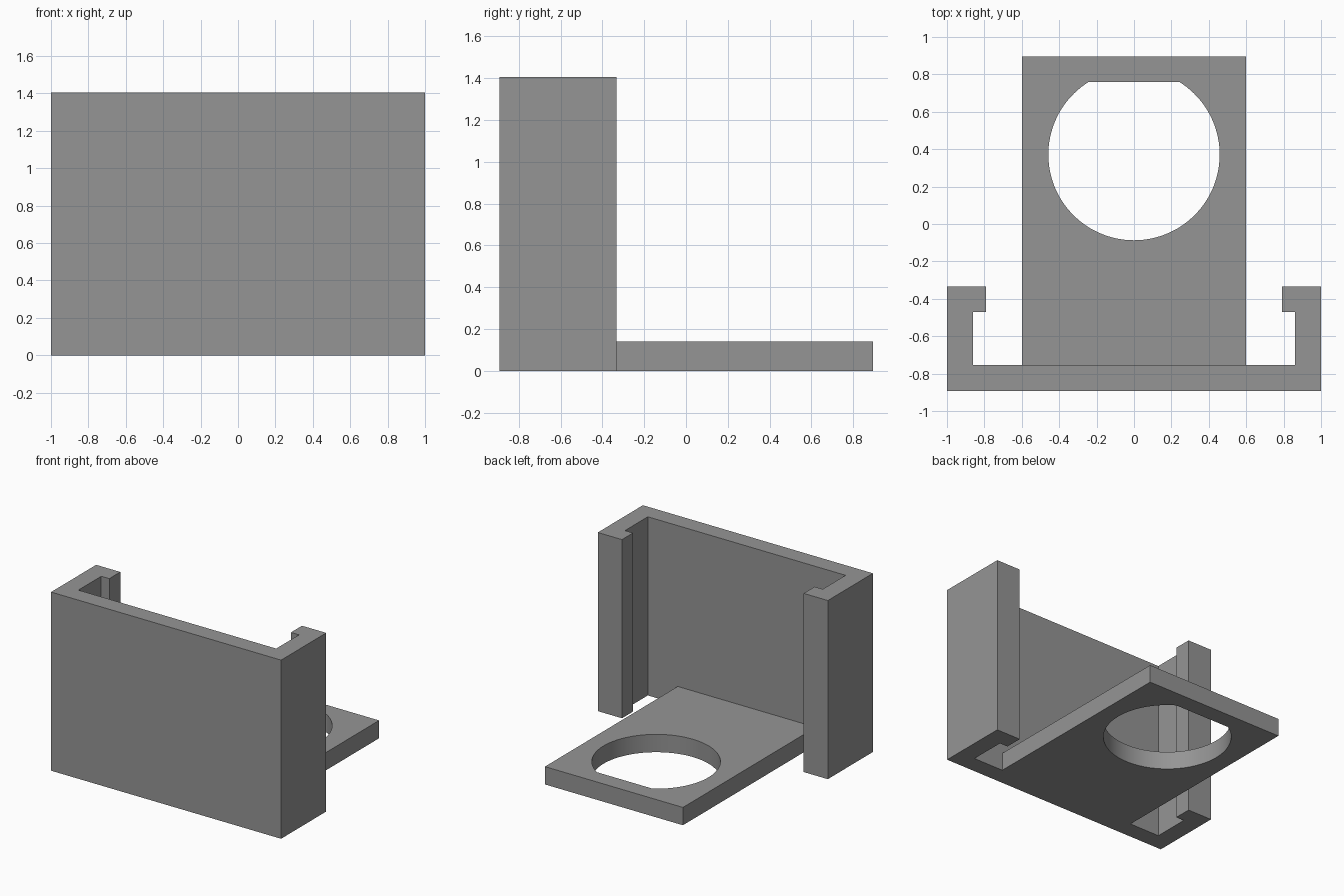
import bpy, bmesh, math

if "Cube" in bpy.data.objects:
    bpy.data.objects.remove(bpy.data.objects["Cube"])

grey = bpy.data.materials.new("grey plastic")
grey.diffuse_color = (0.30, 0.30, 0.30, 1)
grey.use_nodes = True
grey.node_tree.nodes["Principled BSDF"].inputs["Base Color"].default_value = grey.diffuse_color

Y0, Y1 = -0.893, 0.895      # front and back limits
WALL = -0.754               # inner face of the front wall
T = 0.14                    # floor plate thickness
R, CY, FLAT = 0.458, 0.371, 0.76   # cup hole radius, centre and flat edge


def prism(name, points, z0, z1):
    """Extrude a flat outline (counter-clockwise) from z0 to z1."""
    bm = bmesh.new()
    face = bm.faces.new([bm.verts.new((x, y, z0)) for x, y in points])
    ext = bmesh.ops.extrude_face_region(bm, geom=[face])
    top = [v for v in ext["geom"] if isinstance(v, bmesh.types.BMVert)]
    bmesh.ops.translate(bm, verts=top, vec=(0, 0, z1 - z0))
    bmesh.ops.recalc_face_normals(bm, faces=bm.faces)
    mesh = bpy.data.meshes.new(name)
    bm.to_mesh(mesh)
    bm.free()
    mesh.materials.append(grey)
    obj = bpy.data.objects.new(name, mesh)
    bpy.context.collection.objects.link(obj)
    return obj


# Upright bracket: front wall, side walls and inward lips in one mirrored profile
half = [(1, Y0), (1, -0.333), (0.79, -0.333), (0.79, -0.47), (0.86, -0.47), (0.86, WALL)]
prism("slide_bracket", half + [(-x, y) for x, y in reversed(half)], 0, 1.404)

# Floor plate
plate = prism("holder_plate", [(-0.6, WALL), (0.6, WALL), (0.6, Y1), (-0.6, Y1)], 0, T)

# D-shaped hole cutter: arc running around from one end of the flat to the other
a = math.asin((FLAT - CY) / R)
start, sweep, n = math.pi - a, math.pi + 2 * a, 96
arc = [(R * math.cos(start + sweep * i / n), CY + R * math.sin(start + sweep * i / n))
       for i in range(n + 1)]
cutter = prism("hole_cutter", arc, -0.1, T + 0.1)
cutter.hide_render = True

cut = plate.modifiers.new("hole", "BOOLEAN")
cut.operation, cut.solver, cut.object = "DIFFERENCE", "EXACT", cutter
bpy.context.view_layer.objects.active = plate
plate.select_set(True)
bpy.ops.object.modifier_apply(modifier=cut.name)
bpy.data.objects.remove(cutter)

# Smooth the round hole wall while keeping the corners sharp
bpy.ops.object.shade_smooth_by_angle(angle=math.radians(30))
